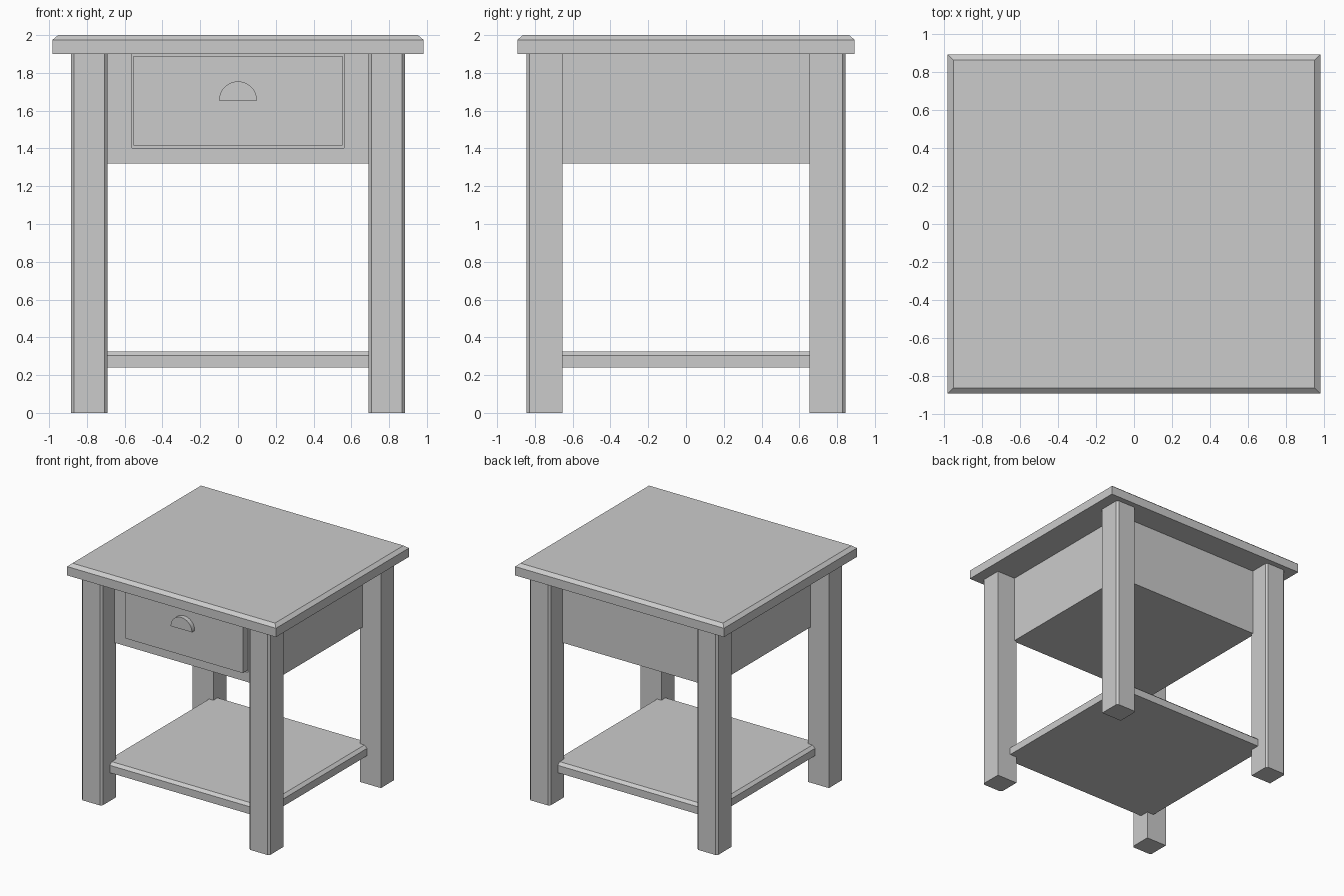
import bpy, bmesh, math

if "Cube" in bpy.data.objects:
    bpy.data.objects.remove(bpy.data.objects["Cube"])


def prism(name, loops):
    """Solid from stacked loops of (x, y, z) points, capped at both ends."""
    bm = bmesh.new()
    rings = [[bm.verts.new(p) for p in loop] for loop in loops]
    n = len(rings[0])
    for a, b in zip(rings, rings[1:]):
        for i in range(n):
            j = (i + 1) % n
            bm.faces.new((a[i], a[j], b[j], b[i]))
    bm.faces.new(rings[0])
    bm.faces.new(rings[-1])
    bmesh.ops.recalc_face_normals(bm, faces=bm.faces)
    me = bpy.data.meshes.new(name)
    bm.to_mesh(me)
    bm.free()
    ob = bpy.data.objects.new(name, me)
    bpy.context.collection.objects.link(ob)
    return ob


def rect(x0, x1, y0, y1, z):
    return [(x0, y0, z), (x1, y0, z), (x1, y1, z), (x0, y1, z)]


def box(name, x0, x1, y0, y1, z0, z1):
    return prism(name, [rect(x0, x1, y0, y1, z0), rect(x0, x1, y0, y1, z1)])


def board(name, hx, hy, z0, z1, c, cz):
    """Centred board with a chamfered upper edge."""
    return prism(name, [rect(-hx, hx, -hy, hy, z0),
                        rect(-hx, hx, -hy, hy, z1 - cz),
                        rect(-hx + c, hx - c, -hy + c, hy - c, z1)])


# Table top and lower shelf
board("table_top", 0.982, 0.893, 1.90, 2.0, 0.03, 0.025)
board("lower_shelf", 0.755, 0.735, 0.24, 0.325, 0.025, 0.022)

# Legs, chamfered on the two edges facing front or back
X0, X1, Y0, Y1, C = 0.69, 0.885, 0.655, 0.845, 0.016
outline = [(X0, Y0), (X1, Y0), (X1, Y1 - C), (X1 - C, Y1), (X0 + C, Y1), (X0, Y1 - C)]
for sx, side in ((-1, "left"), (1, "right")):
    for sy, end in ((-1, "front"), (1, "back")):
        prism(f"{end}_{side}_leg",
              [[(sx * x, sy * y, z) for x, y in outline] for z in (0, 1.90)])

# Cabinet box, with a front frame around the drawer opening
HX, HY, OX, FY = 0.71, 0.67, 0.562, -0.62
box("cabinet_body", -HX, HX, FY, HY, 1.32, 1.90)
box("front_rail", -HX, HX, -HY, FY, 1.32, 1.403)
for s, side in ((-1, "left"), (1, "right")):
    a, b = sorted((s * OX, s * HX))
    box(f"{side}_front_stile", a, b, -HY, FY, 1.403, 1.90)

# Drawer front, standing proud of the frame
box("drawer_front", -0.552, 0.552, -0.724, FY, 1.415, 1.89)

# Half-round drawer pull
arc = [(0.1 * math.cos(math.pi * i / 24), 1.655 + 0.1 * math.sin(math.pi * i / 24))
       for i in range(25)]
pull = prism("drawer_pull", [[(x, y, z) for x, z in arc] for y in (-0.724, -0.762)])
bpy.context.view_layer.objects.active = pull
pull.select_set(True)
bpy.ops.object.shade_smooth_by_angle(angle=math.radians(30))
